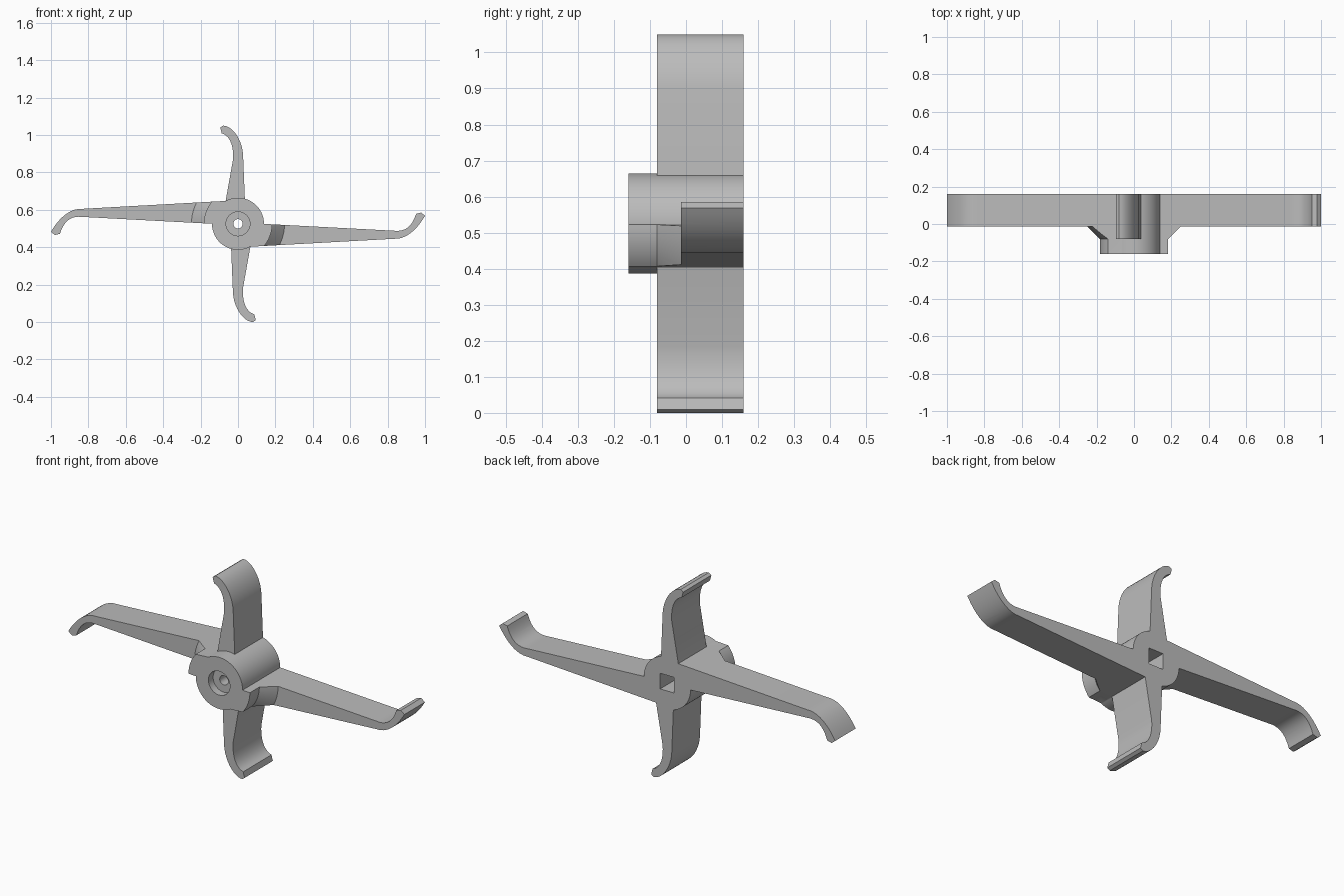
import bpy, bmesh, math
from mathutils import Vector, Matrix
from mathutils.geometry import interpolate_bezier

if "Cube" in bpy.data.objects:
    bpy.data.objects.remove(bpy.data.objects["Cube"], do_unlink=True)

CZ = 0.525           # height of the hub axis
BACK, FRONT = 0.16, -0.16

grey = bpy.data.materials.new("plain grey")
grey.use_nodes = True
grey.diffuse_color = (0.5, 0.5, 0.5, 1)
grey.node_tree.nodes["Principled BSDF"].inputs["Base Color"].default_value = (0.5, 0.5, 0.5, 1)


def finish(name, bm):
    bmesh.ops.recalc_face_normals(bm, faces=bm.faces)
    mesh = bpy.data.meshes.new(name)
    bm.to_mesh(mesh)
    bm.free()
    mesh.materials.append(grey)
    obj = bpy.data.objects.new(name, mesh)
    bpy.context.collection.objects.link(obj)
    return obj


def prism(name, outline, y0, y1, turn=0):
    """Extrude an (x, z) outline along y, turned about the hub axis."""
    bm = bmesh.new()
    face = bm.faces.new([bm.verts.new((x, y0, z)) for x, z in outline])
    new = bmesh.ops.extrude_face_region(bm, geom=[face])["geom"]
    bmesh.ops.translate(bm, vec=(0, y1 - y0, 0),
                        verts=[v for v in new if isinstance(v, bmesh.types.BMVert)])
    bm.transform(Matrix.Translation((0, 0, CZ)) @ Matrix.Rotation(turn, 4, 'Y'))
    return finish(name, bm)


def lathe(name, profile, steps=96):
    """Closed solid of revolution about the hub axis from (radius, y) points."""
    bm = bmesh.new()
    rings = [[bm.verts.new((r * math.cos(a), y, CZ + r * math.sin(a)))
              for a in (2 * math.pi * i / steps for i in range(steps))] for r, y in profile]
    for a, b in zip(rings, rings[1:]):
        for i in range(steps):
            j = (i + 1) % steps
            bm.faces.new((a[i], a[j], b[j], b[i]))
    bm.faces.new(rings[0])
    bm.faces.new(rings[-1])
    return finish(name, bm)


def boolean(target, tool, operation):
    mod = target.modifiers.new(operation.lower(), 'BOOLEAN')
    mod.operation, mod.solver, mod.object = operation, 'EXACT', tool
    bpy.context.view_layer.objects.active = target
    bpy.ops.object.modifier_apply(modifier=mod.name)
    bpy.data.objects.remove(tool, do_unlink=True)


def bend(*points):
    return [tuple(p) for p in interpolate_bezier(*[Vector(p) for p in points], 12)]


# Arm outlines, relative to the hub axis
long_arm = ([(0, 0.126)]
            + bend((-0.834, 0.08), (-0.91, 0.085), (-0.97, 0.01), (-1.0, -0.043))
            + [(-0.979, -0.06)]
            + bend((-0.952, -0.053), (-0.935, 0), (-0.905, 0.045), (-0.834, 0.037))
            + [(0, -0.007)])
short_arm = ([(0.04, 0.05)]
             + bend((0.027, 0.37), (0.022, 0.45), (-0.03, 0.525), (-0.08, 0.525))
             + [(-0.095, 0.515)]
             + bend((-0.087, 0.484), (-0.04, 0.47), (-0.022, 0.41), (-0.027, 0.342))
             + [(-0.079, 0.05)])

# Hub with its four arms, two of each kind facing opposite ways
rotor = lathe("hub_with_arms", [(0.139, FRONT), (0.139, BACK)])
for turn in (0, math.pi):
    arm = prism("long_arm", long_arm, FRONT, BACK, turn)
    # Thin the arm outside a round shoulder with a sloped step
    shoulder = lathe("shoulder", [(0.183, FRONT - 0.1), (0.183, -0.08), (0.249, -0.014),
                                  (1.3, -0.014), (1.3, BACK + 0.1)])
    boolean(arm, shoulder, 'INTERSECT')
    boolean(rotor, arm, 'UNION')
    boolean(rotor, prism("short_arm", short_arm, -0.08, BACK, turn), 'UNION')

# Front recess, through hole and square drive socket at the back
s = 0.042
boolean(rotor, lathe("recess", [(0.064, FRONT - 0.1), (0.064, FRONT + 0.04)]), 'DIFFERENCE')
boolean(rotor, lathe("bore", [(0.025, FRONT - 0.1), (0.025, BACK + 0.1)], 48), 'DIFFERENCE')
boolean(rotor, prism("socket", [(-s, -s), (s, -s), (s, s), (-s, s)], -0.06, BACK + 0.1),
        'DIFFERENCE')

# Smooth curves, sharp edges
bpy.ops.object.select_all(action='DESELECT')
rotor.select_set(True)
bpy.context.view_layer.objects.active = rotor
bpy.ops.object.shade_smooth_by_angle(angle=math.radians(25))
